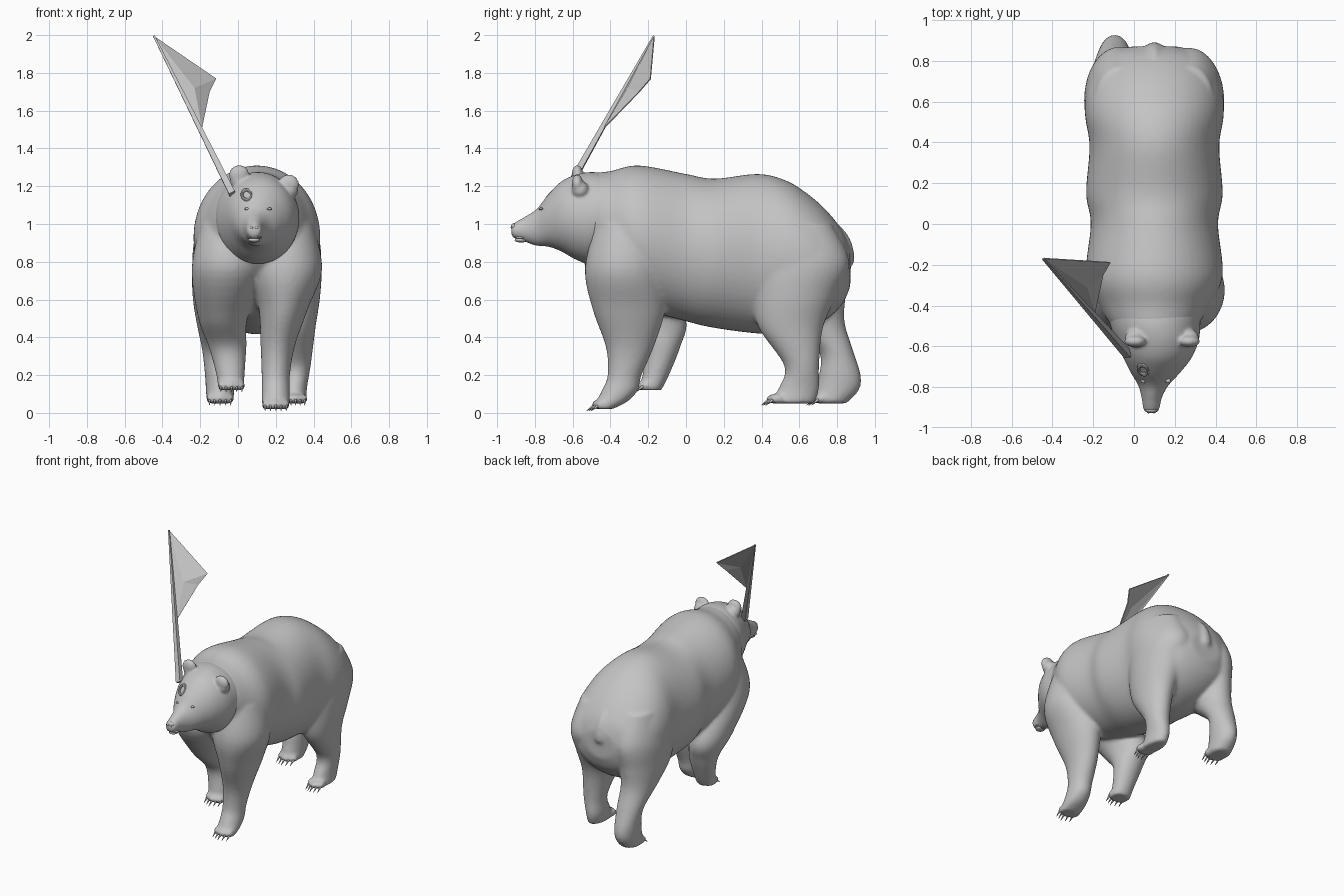
import bpy, bmesh, math
from mathutils import Vector, Matrix

if "Cube" in bpy.data.objects:
    bpy.data.objects.remove(bpy.data.objects["Cube"])

MIDDLE = .1    # the body's own centre line in x

fur = bpy.data.materials.new("plain_grey")
fur.use_nodes = True
grey = (.55, .55, .55, 1)
fur.diffuse_color = grey
fur.node_tree.nodes["Principled BSDF"].inputs["Base Color"].default_value = grey


def finish(name, bm, smooth=True):
    """Turn a bmesh into a named object with the shared material."""
    bmesh.ops.recalc_face_normals(bm, faces=bm.faces)
    for face in bm.faces:
        face.smooth = smooth
    mesh = bpy.data.meshes.new(name)
    bm.to_mesh(mesh)
    bm.free()
    mesh.materials.append(fur)
    obj = bpy.data.objects.new(name, mesh)
    bpy.context.collection.objects.link(obj)
    return obj


def fuse(obj, voxel, rounds):
    """Merge overlapping volumes into one soft skin."""
    remesh = obj.modifiers.new("skin", 'REMESH')
    remesh.mode = 'VOXEL'
    remesh.voxel_size = voxel
    remesh.use_smooth_shade = True
    soften = obj.modifiers.new("soften", 'SMOOTH')
    soften.iterations = rounds


def spline(before, start, end, after, t):
    """Smooth curve through start and end, guided by their neighbours."""
    leave, arrive = (end - before) / 2, (after - start) / 2
    gap = end - start
    return start + t * (leave + t * (3 * gap - 2 * leave - arrive
                                     + t * (leave + arrive - 2 * gap)))


def loft(bm, axis, keys, sides=56, steps=6):
    """Skin ellipses given as (position, x centre, x radius, low, high)."""
    rows = []
    last = len(keys) - 1
    for i in range(last):
        near = [keys[max(0, min(last, i + k))] for k in (-1, 0, 1, 2)]
        for s in range(steps):
            rows.append([spline(*column, s / steps) for column in zip(*near)])
    rows.append(keys[last])
    rings = []
    for position, centre, radius, low, high in rows:
        ring = []
        for k in range(sides):
            angle = math.tau * k / sides
            x = centre + radius * math.cos(angle)
            other = (low + high) / 2 + (high - low) / 2 * math.sin(angle)
            point = (x, position, other) if axis == 'y' else (x, other, position)
            ring.append(bm.verts.new(point))
        rings.append(ring)
    for lower, upper in zip(rings, rings[1:]):
        for k in range(sides):
            n = (k + 1) % sides
            bm.faces.new((lower[k], lower[n], upper[n], upper[k]))
    bm.faces.new(rings[0])
    bm.faces.new(rings[-1])


def blob(bm, centre, radii, tilt=0):
    """Ellipsoid, leaning sideways by the tilt."""
    matrix = (Matrix.Translation(centre) @ Matrix.Rotation(tilt, 4, 'Y')
              @ Matrix.Diagonal((*radii, 1)))
    bmesh.ops.create_uvsphere(bm, u_segments=20, v_segments=12, radius=1, matrix=matrix)


def spike(bm, start, end, wide, narrow, sides):
    """Tapered rod between two points."""
    start, end = Vector(start), Vector(end)
    way = end - start
    turn = way.to_track_quat('Z', 'Y').to_matrix().to_4x4()
    bmesh.ops.create_cone(bm, cap_ends=True, segments=sides, radius1=wide,
                          radius2=narrow, depth=way.length,
                          matrix=Matrix.Translation((start + end) / 2) @ turn)


def mirrored(rows):
    return [(z, 2 * MIDDLE - x, *rest) for z, x, *rest in rows]


# Torso, from chest to rump: (y, half width, belly height, back height)
outline = [(-.55, .16, .86, 1.22), (-.5, .21, .78, 1.265), (-.4, .27, .68, 1.28),
           (-.25, .335, .56, 1.31), (0, .312, .485, 1.265), (.15, .335, .45, 1.24),
           (.38, .318, .42, 1.265), (.53, .34, .42, 1.23), (.65, .335, .45, 1.155),
           (.75, .3, .5, 1.065), (.83, .23, .58, .96), (.87, .12, .67, .87)]
skin = bmesh.new()
loft(skin, 'y', [(y, MIDDLE, half, low, high) for y, half, low, high in outline])

# Legs, from each sole up to the shared shoulder and hip shapes
shoulder = [(.76, .255, .19, -.535, -.115), (1, .25, .15, -.48, -.14)]
hip = [(.8, .27, .17, .34, .865), (1, .27, .12, .4, .77)]
front_left = [(.02, .2, .07, -.485, -.39), (.06, .2, .075, -.475, -.31),
              (.12, .2, .075, -.445, -.255), (.2, .2, .075, -.415, -.235),
              (.35, .21, .09, -.425, -.17), (.55, .24, .13, -.495, -.11)] + shoulder
front_right = [(.12, -.035, .07, -.25, -.13), (.2, -.04, .075, -.23, -.09),
               (.35, -.055, .1, -.23, -.03), (.5, -.08, .13, -.36, 0)] + mirrored(shoulder)
hind_left = [(.05, .305, .06, .44, .68), (.13, .3, .065, .49, .705),
             (.25, .31, .075, .52, .705), (.45, .3, .11, .385, .725),
             (.62, .285, .15, .35, .795)] + hip
hind_right = [(.05, -.095, .07, .68, .85), (.12, -.095, .075, .69, .915),
              (.2, -.095, .08, .705, .925), (.33, -.1, .09, .7, .885),
              (.48, -.105, .115, .53, .84), (.62, -.095, .145, .38, .845)] + mirrored(hip)

# Toes and claws at the front of every sole
claws = bmesh.new()
for leg in (front_left, front_right, hind_left, hind_right):
    loft(skin, 'z', leg)
    sole, centre, radius, toe_line, heel = leg[0]
    for k in range(-2, 3):
        x = centre + radius * k * .4
        y = toe_line + .012 * abs(k)
        blob(skin, (x, y + .015, sole + .025), (.017, .035, .024))
        spike(claws, (x, y, sole + .022), (x, y - .042, sole - .01), .009, .001, 8)

# Tail, hugging the rump and ending in a round tip
loft(skin, 'z', [(.775, MIDDLE, .018, .855, .875), (.8, MIDDLE, .042, .835, .89),
                 (.86, MIDDLE, .042, .815, .888), (.93, MIDDLE, .034, .77, .865),
                 (.99, MIDDLE, .02, .74, .82)])
fuse(finish("torso_legs_and_tail", skin), .012, 8)
finish("claws", claws)

# Head with muzzle, brow and ears
head = bmesh.new()
loft(head, 'y', [
    (-.925, .085, .02, .95, .985), (-.91, .085, .038, .925, 1.005),
    (-.85, .087, .05, .905, 1.04), (-.79, .095, .075, .885, 1.08),
    (-.73, .105, .12, .88, 1.155), (-.66, .115, .165, .855, 1.225),
    (-.58, .115, .2, .81, 1.262), (-.5, .105, .22, .79, 1.275),
    (-.42, MIDDLE, .22, .85, 1.265), (-.32, MIDDLE, .18, .95, 1.25)])
for x, z, lean in ((.005, 1.262, -.35), (.27, 1.212, .45)):
    blob(head, (x, -.575, z), (.054, .03, .05), lean)
    blob(head, (x, -.56, z - .03), (.05, .045, .045), lean)
fuse(finish("head", head), .008, 6)

# Eyes, nose, nostrils and lips
nose_x = .085
face = bmesh.new()
blob(face, (nose_x, -.912, .985), (.03, .014, .019))
blob(face, (nose_x, -.872, .915), (.032, .035, .013))
for side in (-1, 1):
    blob(face, (nose_x + .022 + side * .06, -.768, 1.08), (.013, .012, .007))
    blob(face, (nose_x + side * .014, -.924, .982), (.008, .004, .007))
    blob(face, (nose_x + side * .02, -.878, .932), (.022, .03, .008), side * .3)
finish("face_details", face)

# Wound rim on the forehead
bpy.ops.mesh.primitive_torus_add(major_segments=14, minor_segments=8, major_radius=.028,
                                 minor_radius=.009, location=(.045, -.715, 1.155),
                                 rotation=(.85, -.25, 0))
wound = bpy.context.object
wound.name = "wound_rim"
wound.scale = (.85, 1.25, 1)
wound.data.materials.append(fur)
bpy.ops.object.shade_smooth_by_angle()

# Leaning pole
tip = Vector((-.445, -.17, 1.995))
pole = bmesh.new()
spike(pole, (-.03, -.64, 1.16), tip, .025, .007, 4)
finish("flag_pole", pole, False)

# Folded pennant, attached along the pole
cloth = bmesh.new()
top, corner, fold, hem, foot = [cloth.verts.new(p) for p in (
    tip, (-.115, -.19, 1.77), (-.23, -.31, 1.72), (-.15, -.25, 1.7), (-.19, -.435, 1.51))]
for trio in ((top, corner, fold), (top, fold, foot), (fold, hem, foot), (corner, hem, fold)):
    cloth.faces.new(trio)
pennant = finish("pennant", cloth, False)
pennant.modifiers.new("thickness", 'SOLIDIFY').thickness = .006
